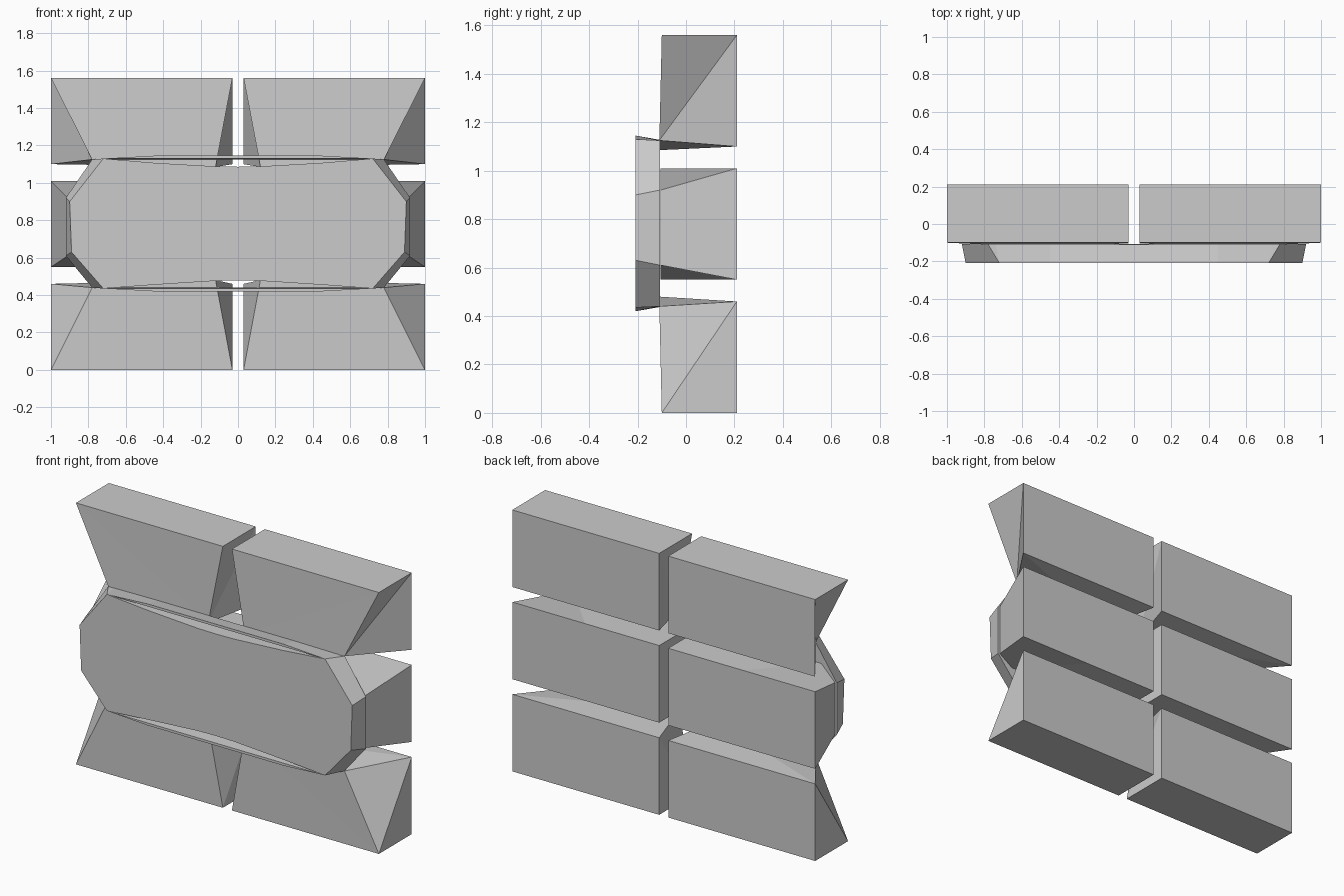
import bpy, bmesh

if "Cube" in bpy.data.objects:
    bpy.data.objects.remove(bpy.data.objects["Cube"])

YB, YF, YP = 0.21, -0.105, -0.208   # block back, block front, plate front


def make(name, verts, faces):
    me = bpy.data.meshes.new(name)
    bm = bmesh.new()
    vs = [bm.verts.new(v) for v in verts]
    for f in faces:
        bm.faces.new([vs[i] for i in f])
    bmesh.ops.recalc_face_normals(bm, faces=bm.faces)
    bm.to_mesh(me)
    bm.free()
    ob = bpy.data.objects.new(name, me)
    bpy.context.collection.objects.link(ob)
    return ob


def loft(name, back, front, yb, yf):
    """Solid between two (x, z) outlines with equal point counts."""
    n = len(back)
    verts = [(x, yb, z) for x, z in back] + [(x, yf, z) for x, z in front]
    faces = [list(range(n)), list(range(n, 2 * n))]
    faces += [[i, (i + 1) % n, n + (i + 1) % n, n + i] for i in range(n)]
    return make(name, verts, faces)


def corner_block(name, s, outer, inner, tip_out, tip_in, far_diag):
    """Block whose front pinches in toward the plate; outer/inner are z levels."""
    v = [(s * 1.0, -0.1, outer), (s * 1.0, YB, outer), (s * 1.0, YB, inner), (s * 0.78, -0.11, tip_out),
         (s * 0.03, -0.1, outer), (s * 0.03, YB, outer), (s * 0.03, YB, inner), (s * 0.12, -0.11, tip_in)]
    faces = [(0, 1, 5, 4), (1, 2, 6, 5), (2, 3, 7), (2, 7, 6), (0, 3, 7), (0, 7, 4)]
    for o in (0, 4):
        tris = [(0, 1, 3), (1, 2, 3)] if far_diag else [(0, 1, 2), (0, 2, 3)]
        faces += [tuple(i + o for i in t) for t in tris]
    return make(name, v, faces)


for s, side in ((1, "right"), (-1, "left")):
    # Top and bottom blocks
    corner_block("upper_block_" + side, s, 1.56, 1.10, 1.125, 1.085, True)
    corner_block("lower_block_" + side, s, 0.0, 0.46, 0.44, 0.48, False)
    # Middle block with clipped front outer corners
    back = [(0.03, 0.55), (0.52, 0.55), (1, 0.55), (1, 1.01), (0.52, 1.01), (0.03, 1.01)]
    front = [(0.03, 0.55), (0.82, 0.55), (0.91, 0.61), (0.91, 0.92), (0.82, 1.01), (0.03, 1.01)]
    loft("middle_block_" + side, [(s * x, z) for x, z in back], [(s * x, z) for x, z in front], YB, YF)


def mirrored(half):
    return half + [(-x, z) for x, z in reversed(half) if x > 0]


# Front plate: waisted octagon, tapering forward
ends = [(0, 0.478), (0.12, 0.476), (0.45, 0.455)]
tops = [(0.45, 1.107), (0.12, 1.088), (0, 1.086)]
plate_back = mirrored(ends + [(0.78, 0.44), (0.92, 0.61), (0.92, 0.92), (0.78, 1.125)] + tops)
plate_front = mirrored(ends + [(0.72, 0.435), (0.89, 0.63), (0.9, 0.9), (0.72, 1.13)] + tops)
# drop the duplicated order problem: both halves run bottom centre -> top centre
loft("front_plate", plate_back, plate_front, -0.108, YP)

# Thin lips along the plate's upper and lower edges
for name, z0, z1, zb in (("upper_lip", 1.13, 1.145, 1.125), ("lower_lip", 0.435, 0.42, 0.44)):
    b = [(-0.74, zb), (-0.45, zb), (0.45, zb), (0.74, zb), (0.45, zb - (z0 - z1) * 0.2), (-0.45, zb - (z0 - z1) * 0.2)]
    f = [(-0.72, z0), (-0.45, z0), (0.45, z0), (0.72, z0), (0.45, z1), (-0.45, z1)]
    loft(name, b, f, -0.11, YP)
